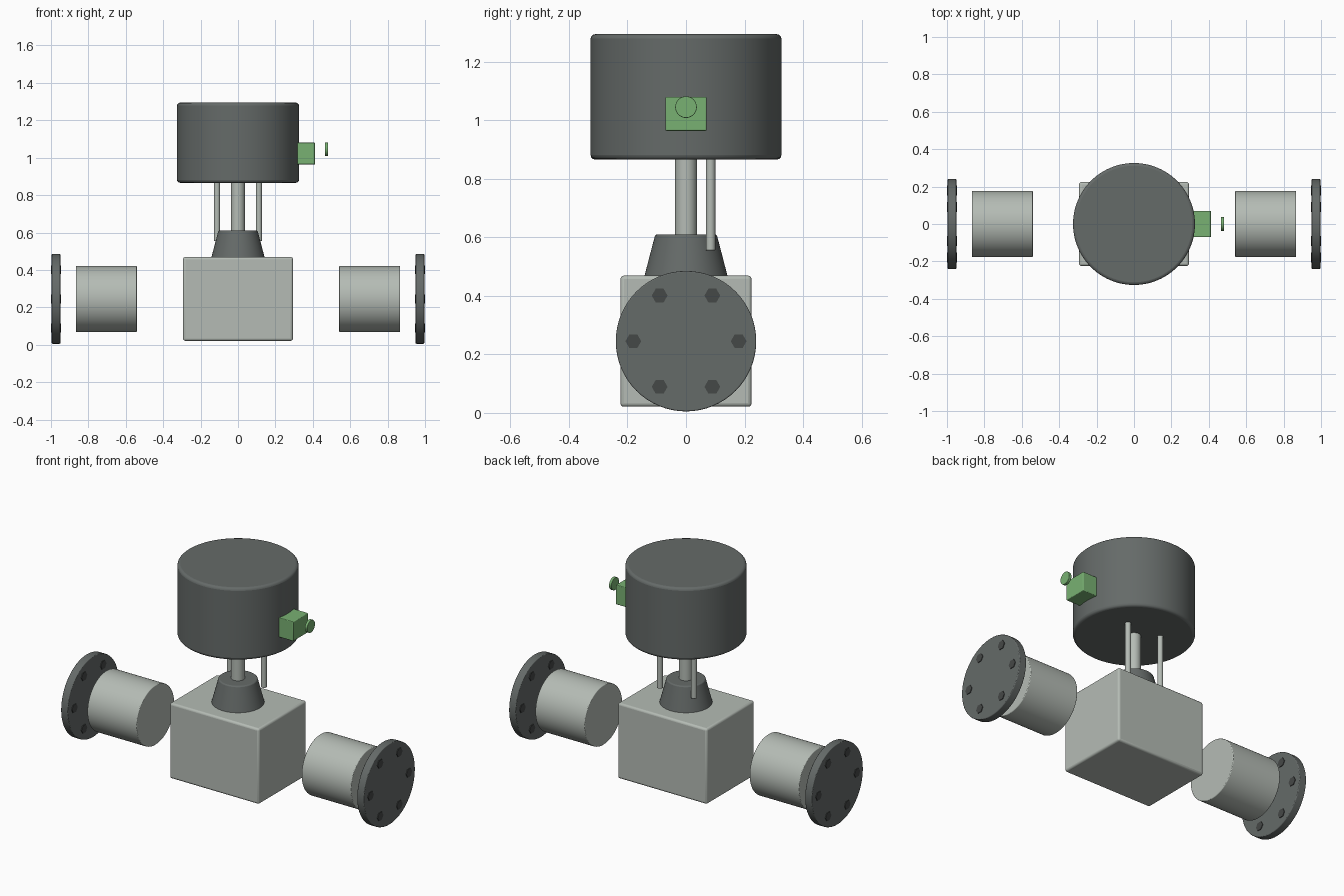
import bpy
import math

cube = bpy.data.objects.get("Cube")
if cube:
    bpy.data.objects.remove(cube, do_unlink=True)


def material(name, rgb):
    m = bpy.data.materials.new(name)
    m.use_nodes = True
    m.diffuse_color = (*rgb, 1)
    m.node_tree.nodes["Principled BSDF"].inputs["Base Color"].default_value = (*rgb, 1)
    return m


STEEL = material("light grey steel", (0.46, 0.50, 0.46))
IRON = material("dark grey iron", (0.13, 0.145, 0.14))
BOLT = material("bolt charcoal", (0.06, 0.065, 0.063))
GREEN = material("signal green", (0.19, 0.44, 0.17))
AXIS_X = (0, math.pi / 2, 0)


def finish(name, mat, bevel):
    """Name, colour, bevel and shade the active object."""
    ob = bpy.context.object
    ob.name = name
    ob.data.materials.append(mat)
    bpy.ops.object.transform_apply(location=False, rotation=True, scale=True)
    if bevel:
        mod = ob.modifiers.new("Rounded edges", "BEVEL")
        mod.width = bevel
        mod.segments = 3
        mod.limit_method = "ANGLE"
        mod.angle_limit = math.radians(40)
    bpy.ops.object.shade_smooth_by_angle(angle=math.radians(35))
    return ob


def box(name, center, size, mat, bevel):
    bpy.ops.mesh.primitive_cube_add(size=1, location=center)
    bpy.context.object.scale = size
    return finish(name, mat, bevel)


def rod(name, center, radius, length, mat, bevel=0.0, rotation=(0, 0, 0), sides=64, top=None):
    bpy.ops.mesh.primitive_cone_add(
        vertices=sides, radius1=radius, radius2=radius if top is None else top,
        depth=length, location=center, rotation=rotation)
    return finish(name, mat, bevel)


# Valve body, bonnet and stem
PIPE_Z = 0.245
box("valve_body", (0, 0, PIPE_Z), (0.588, 0.448, 0.448), STEEL, 0.012)
rod("bonnet", (0, 0, 0.535), 0.144, 0.15, IRON, 0.006, top=0.105)
rod("stem", (0, 0, 0.74), 0.037, 0.27, STEEL, 0.004)

# Actuator drum
rod("actuator_drum", (0, 0, 1.08), 0.326, 0.428, IRON, 0.015, sides=96)

# Signal box with its separate cap
box("signal_box", (0.364, 0, 1.022), (0.096, 0.14, 0.116), GREEN, 0.004)
rod("signal_cap", (0.473, 0, 1.045), 0.037, 0.016, GREEN, 0.002, AXIS_X, 32)

# Left and right support rods, pipe ends and bolted flanges
for side, s in (("left", 1), ("right", -1)):
    rod(f"support_rod_{side}", (s * 0.112, 0.084, 0.715), 0.016, 0.32, STEEL, 0.002, sides=32)
    rod(f"pipe_end_{side}", (s * 0.704, 0, PIPE_Z), 0.177, 0.326, STEEL, 0.004, AXIS_X)
    rod(f"flange_{side}", (s * 0.973, 0, PIPE_Z), 0.24, 0.046, IRON, 0.004, AXIS_X)
    for i in range(6):
        a = i * math.pi / 3
        spot = (s * 0.973, 0.18 * math.cos(a), PIPE_Z + 0.18 * math.sin(a))
        bolt = rod(f"flange_bolt_{side}_{i + 1}", spot, 0.027, 0.054, BOLT, 0,
                   (math.pi / 2, 0, math.pi / 2), 6)
        # Hexagon corners point along y
        bolt.rotation_euler.x = math.pi / 6
